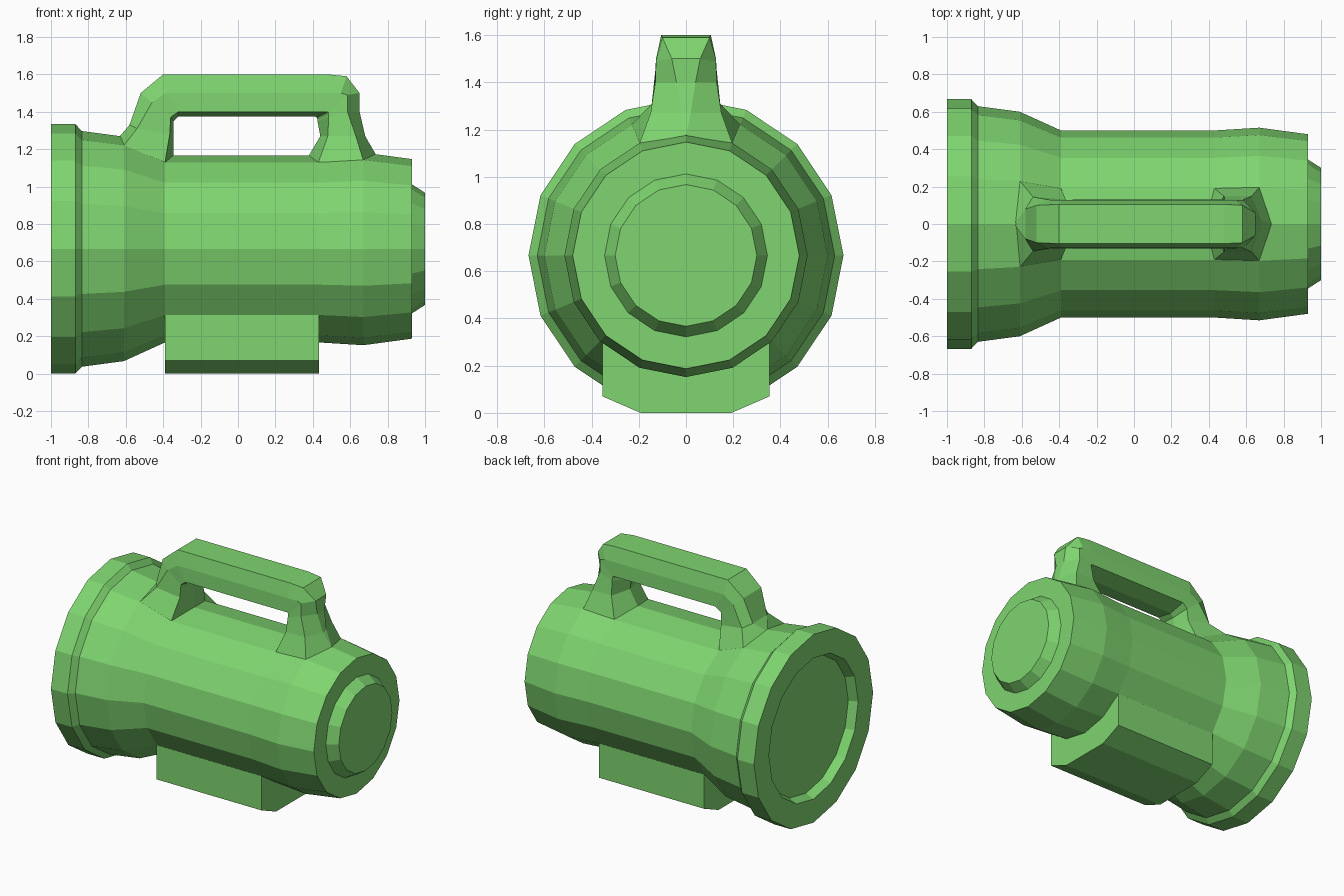
import bpy, bmesh
from math import cos, sin, pi

green = bpy.data.materials.new("green_plastic")
green.diffuse_color = (0.21, 0.66, 0.16, 1)
AXIS_Z = 0.667


def finish(bm, name):
    bmesh.ops.remove_doubles(bm, verts=bm.verts, dist=0.0005)
    bmesh.ops.recalc_face_normals(bm, faces=bm.faces)
    me = bpy.data.meshes.new(name)
    bm.to_mesh(me)
    bm.free()
    me.materials.append(green)
    ob = bpy.data.objects.new(name, me)
    bpy.context.collection.objects.link(ob)
    return ob


def loft(name, rings, cap_start=True, cap_end=True):
    """Skin a series of closed rings with equal point counts."""
    bm = bmesh.new()
    vs = [[bm.verts.new(p) for p in r] for r in rings]
    n = len(vs[0])
    for a, b in zip(vs, vs[1:]):
        for i in range(n):
            j = (i + 1) % n
            bm.faces.new((a[i], a[j], b[j], b[i]))
    if cap_start:
        bm.faces.new(vs[0])
    if cap_end:
        bm.faces.new(vs[-1])
    return finish(bm, name)


# Body: 16-sided profile along x, from recessed lens to end cap
profile = [(-0.94, 0.475), (-1.0, 0.50), (-1.0, 0.667), (-0.87, 0.667),
           (-0.835, 0.63), (-0.61, 0.60), (-0.39, 0.50), (0.43, 0.50),
           (0.67, 0.515), (0.93, 0.48), (0.93, 0.345), (1.0, 0.30)]
loft("lamp_body", [[(x, r * cos(k * pi / 8), AXIS_Z + r * sin(k * pi / 8))
                    for k in range(16)] for x, r in profile])

# Base block: chamfered stand under the barrel
half = [(0.354, 0.313), (0.354, 0.07), (0.192, 0.0)]
outline = half + [(-y, z) for y, z in reversed(half)]
loft("base_block", [[(x, y, z) for y, z in outline] for x in (-0.39, 0.433)])

# Handle: each section is outer, side and inner (x, z, half width), then inner ridge (x, z)
sections = [
    ((-0.64, 1.26, 0.0), (-0.61, 1.22, 0.23), (-0.39, 1.13, 0.19), (-0.345, 1.15)),
    ((-0.58, 1.33, 0.08), (-0.54, 1.31, 0.145), (-0.365, 1.28, 0.13), (-0.345, 1.28)),
    ((-0.52, 1.50, 0.10), (-0.46, 1.45, 0.13), (-0.36, 1.37, 0.125), (-0.345, 1.35)),
    ((-0.40, 1.60, 0.105), (-0.385, 1.50, 0.127), (-0.32, 1.40, 0.13), (-0.32, 1.375)),
    ((0.48, 1.60, 0.105), (0.48, 1.50, 0.127), (0.44, 1.40, 0.13), (0.41, 1.375)),
    ((0.58, 1.59, 0.10), (0.55, 1.50, 0.127), (0.48, 1.40, 0.13), (0.42, 1.37)),
    ((0.65, 1.50, 0.06), (0.585, 1.49, 0.127), (0.485, 1.39, 0.13), (0.425, 1.36)),
    ((0.65, 1.40, 0.04), (0.585, 1.40, 0.13), (0.485, 1.37, 0.135), (0.425, 1.35)),
    ((0.68, 1.27, 0.02), (0.63, 1.27, 0.15), (0.48, 1.27, 0.15), (0.44, 1.27)),
    ((0.735, 1.175, 0.0), (0.67, 1.14, 0.197), (0.43, 1.13, 0.19), (0.37, 1.15)),
]
rings = []
for *sides, (cx, cz) in sections:
    right = [(x, -w, z) for x, z, w in sides]
    left = [(x, w, z) for x, z, w in reversed(sides)]
    rings.append(right + [(cx, 0, cz)] + left)
loft("carry_handle", rings, cap_start=False, cap_end=False)
